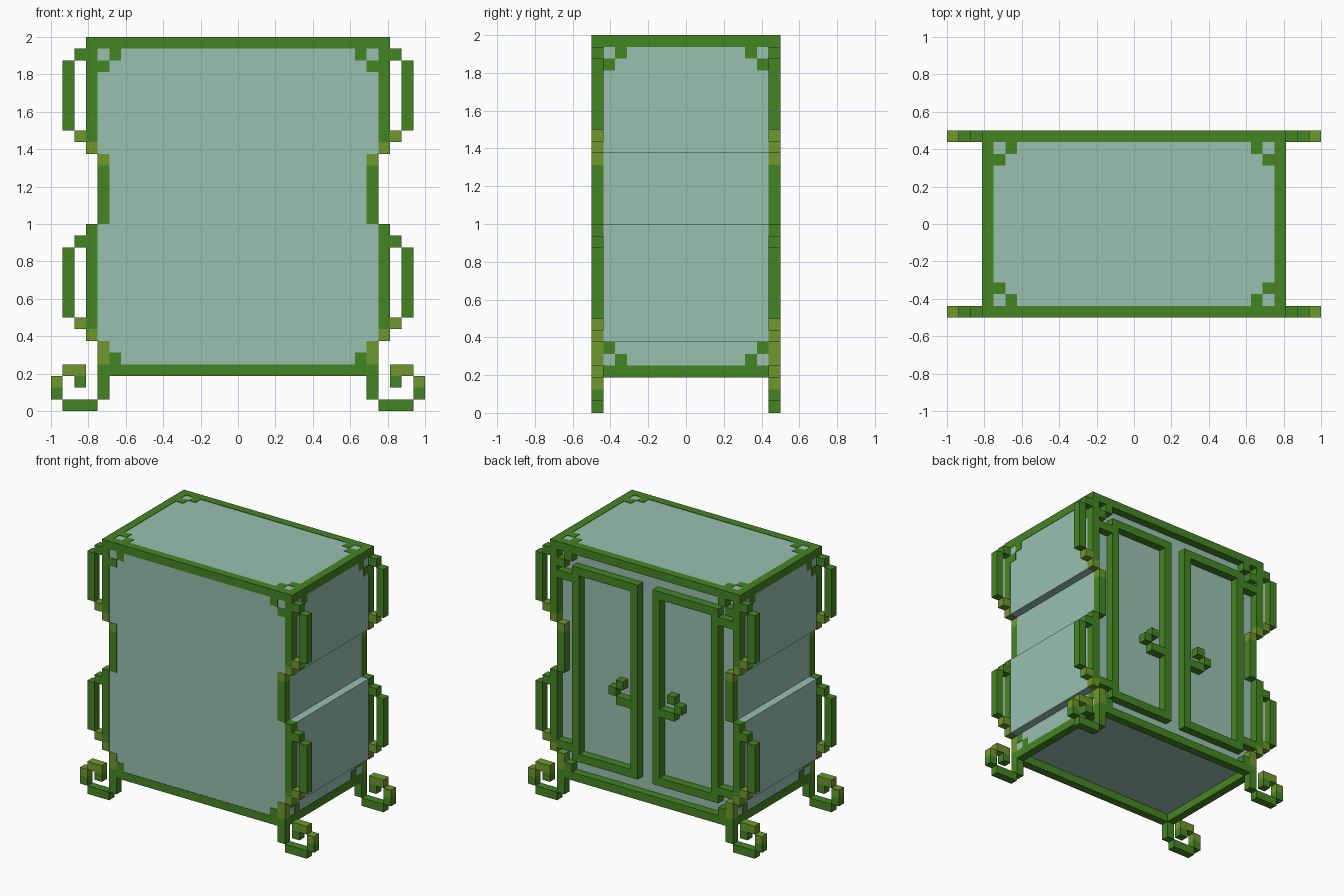
import bpy, bmesh
from mathutils import Vector

cube = bpy.data.objects.get("Cube")
if cube:
    bpy.data.objects.remove(cube)

U = 1 / 16  # modelling unit: one block


def material(name, rgb):
    m = bpy.data.materials.new(name)
    m.use_nodes = True
    m.diffuse_color = (*rgb, 1)
    bsdf = m.node_tree.nodes["Principled BSDF"]
    bsdf.inputs["Base Color"].default_value = (*rgb, 1)
    bsdf.inputs["Roughness"].default_value = 0.9
    return m


LEAF = material("leaf green", (0.06, 0.235, 0.017))
OLIVE = material("olive green", (0.156, 0.314, 0.026))
PANE = material("pale teal", (0.32, 0.53, 0.44))


def finish(name, bm, mat):
    bmesh.ops.recalc_face_normals(bm, faces=bm.faces)
    mesh = bpy.data.meshes.new(name)
    bm.to_mesh(mesh)
    bm.free()
    mesh.materials.append(mat)
    ob = bpy.data.objects.new(name, mesh)
    bpy.context.scene.collection.objects.link(ob)
    return ob


def blocks(name, mat, boxes, mirror_x=True, mirror_y=True):
    """Boxes given as (x0, x1, y0, y1, z0, z1) in units, mirrored across x and y."""
    bm = bmesh.new()
    for x0, x1, y0, y1, z0, z1 in boxes:
        for sx in ((1, -1) if mirror_x else (1,)):
            for sy in ((1, -1) if mirror_y else (1,)):
                verts = bmesh.ops.create_cube(bm, size=1)["verts"]
                mid = Vector((sx * (x0 + x1), sy * (y0 + y1), z0 + z1)) / 2
                size = Vector((x1 - x0, y1 - y0, z1 - z0))
                for v in verts:
                    v.co = (v.co * size + mid) * U
    return finish(name, bm, mat)


def slab(boxes):
    """Turn (x0, x1, z0, z1) boxes into boxes in the outer front/back layer."""
    return [(x0, x1, 7, 8, z0, z1) for x0, x1, z0, z1 in boxes]


# Stepped cabinet body, set a hair inside the frame
e = 0.05
half = [(12 - e, 4), (12 - e, 6 + e), (13 - e, 6 + e), (13 - e, 16 - e), (12 - e, 16 - e),
        (12 - e, 22 + e), (13 - e, 22 + e), (13 - e, 32 - e)]
outline = half + [(-x, z) for x, z in reversed(half)]
bm = bmesh.new()
face = bm.faces.new([bm.verts.new((x * U, (e - 8) * U, z * U)) for x, z in outline])
grown = bmesh.ops.extrude_face_region(bm, geom=[face])["geom"]
for v in grown:
    if isinstance(v, bmesh.types.BMVert):
        v.co.y = 7 * U
finish("cabinet_body", bm, PANE)

# Corner posts
blocks("corner_posts", LEAF, slab([(12, 13, 23, 31), (11, 12, 16, 21), (12, 13, 7, 16), (11, 12, 1, 4)]))
blocks("post_joints", OLIVE, slab([(12, 13, 22, 23), (11, 12, 21, 22), (12, 13, 6, 7), (11, 12, 4, 6)]))

# Top and bottom rails
blocks("long_rails", LEAF, [(-13, 13, 7, 8, 31, 32), (-11, 11, 7, 8, 3, 4)], mirror_x=False)
blocks("side_rails", LEAF, [(12, 13, -7, 7, 31, 32), (11, 12, -7, 7, 3, 4)], mirror_y=False)

# Scroll loops on the sides: upper and lower
for label, z in (("upper", 22), ("lower", 6)):
    blocks(label + "_side_loops", LEAF, slab([(13, 14, z + 8, z + 9), (14, 15, z + 2, z + 8)]))
    blocks(label + "_loop_ends", OLIVE, slab([(13, 14, z + 1, z + 2)]))

# Curled feet
blocks("scroll_feet", LEAF, slab([(12, 15, 0, 1), (15, 16, 1, 2), (13, 14, 2, 3)]))
blocks("foot_curls", OLIVE, slab([(15, 16, 2, 3), (13, 15, 3, 4)]))

# Stepped corner ornaments on front/back, sides and top
blocks("front_back_ornaments", LEAF, slab([(10, 11, 30, 31), (11, 12, 29, 30), (10, 11, 4, 5)]))
blocks("side_ornaments", LEAF, [(12, 13, 5, 6, 30, 31), (12, 13, 6, 7, 29, 30),
                                (11, 12, 6, 7, 5, 6), (11, 12, 5, 6, 4, 5)])
blocks("top_ornaments", LEAF, [(10, 11, 6, 7, 31, 32), (11, 12, 5, 6, 31, 32)])

# Pair of doors on the back: frames, hinges, curled handles
low, high = 5.5, 29.5
blocks("door_frames", LEAF, slab([(1, 2, low, high), (9, 10, low, high),
                                  (2, 9, low, low + 1), (2, 9, high - 1, high)]), mirror_y=False)
blocks("door_hinges", LEAF, slab([(10, 12, low + 1, low + 2), (10, 12, high - 2, high - 1)]), mirror_y=False)
blocks("door_handles", LEAF, slab([(2, 4, 14, 15), (4, 5, 15, 16), (3, 4, 16, 17)]), mirror_y=False)
